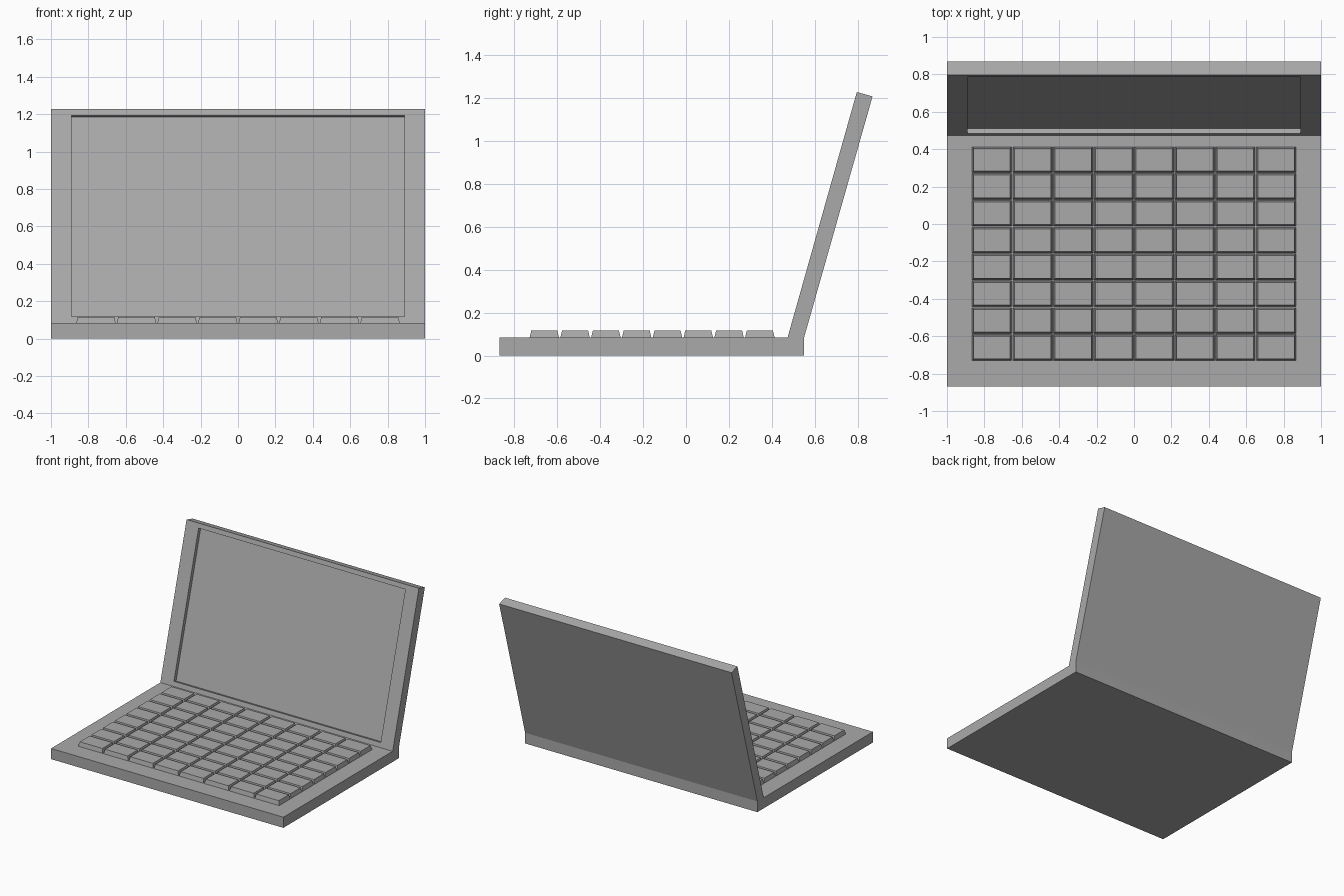
import bpy, bmesh
from mathutils import Vector

if "Cube" in bpy.data.objects:
    bpy.data.objects.remove(bpy.data.objects["Cube"], do_unlink=True)

grey = bpy.data.materials.new("plain grey")
grey.use_nodes = True
colour = (0.4, 0.4, 0.4, 1)
grey.diffuse_color = colour
grey.node_tree.nodes["Principled BSDF"].inputs["Base Color"].default_value = colour


def loft(bm, rings):
    """Join four-cornered rings in order and cap both ends."""
    loops = [[bm.verts.new(p) for p in ring] for ring in rings]
    for a, b in zip(loops, loops[1:]):
        for i in range(4):
            j = (i + 1) % 4
            bm.faces.new((a[i], a[j], b[j], b[i]))
    bm.faces.new(loops[0][::-1])
    bm.faces.new(loops[-1])


def flat_ring(x0, x1, y0, y1, z):
    return [(x0, y0, z), (x1, y0, z), (x1, y1, z), (x0, y1, z)]


def finish(name, bm):
    bmesh.ops.recalc_face_normals(bm, faces=bm.faces)
    mesh = bpy.data.meshes.new(name)
    bm.to_mesh(mesh)
    bm.free()
    mesh.materials.append(grey)
    obj = bpy.data.objects.new(name, mesh)
    bpy.context.collection.objects.link(obj)
    return obj


# Base slab
DECK = 0.083
bm = bmesh.new()
loft(bm, [flat_ring(-1, 1, -0.87, 0.55, 0), flat_ring(-1, 1, -0.87, 0.55, DECK)])
finish("base", bm)

# Keyboard: grid of tapered keys
COLS, ROWS = 8, 8
X0, Y0 = -0.868, -0.732
pitch_x, pitch_y = -2 * X0 / COLS, 1.148 / ROWS
gap, taper = 0.003, 0.008
bm = bmesh.new()
for row in range(ROWS):
    for col in range(COLS):
        x, y = X0 + col * pitch_x, Y0 + row * pitch_y
        rings = []
        for inset, z in ((gap, DECK), (gap + taper, 0.116)):
            rings.append(flat_ring(x + inset, x + pitch_x - inset,
                                   y + inset, y + pitch_y - inset, z))
        loft(bm, rings)
finish("keys", bm)

# Leaning lid with a recessed screen
foot, head = Vector((0, 0.473, DECK)), Vector((0, 0.796, 1.228))
up = (head - foot).normalized()
inward = Vector((0, up.z, -up.y))


def lid_ring(half_width, low, high):
    side = Vector((half_width, 0, 0))
    return [low - side, low + side, high + side, high - side]


def on_front(z):
    return foot.lerp(head, (z - foot.z) / (head.z - foot.z))


low, high = on_front(0.118), on_front(1.194)
depth = inward * 0.028
bm = bmesh.new()
loft(bm, [
    lid_ring(1, Vector((0, 0.55, DECK)), head + inward * 0.076),
    lid_ring(1, foot, head),
    lid_ring(0.89, low, high),
    lid_ring(0.89, low + depth, high + depth),
])
finish("lid", bm)
